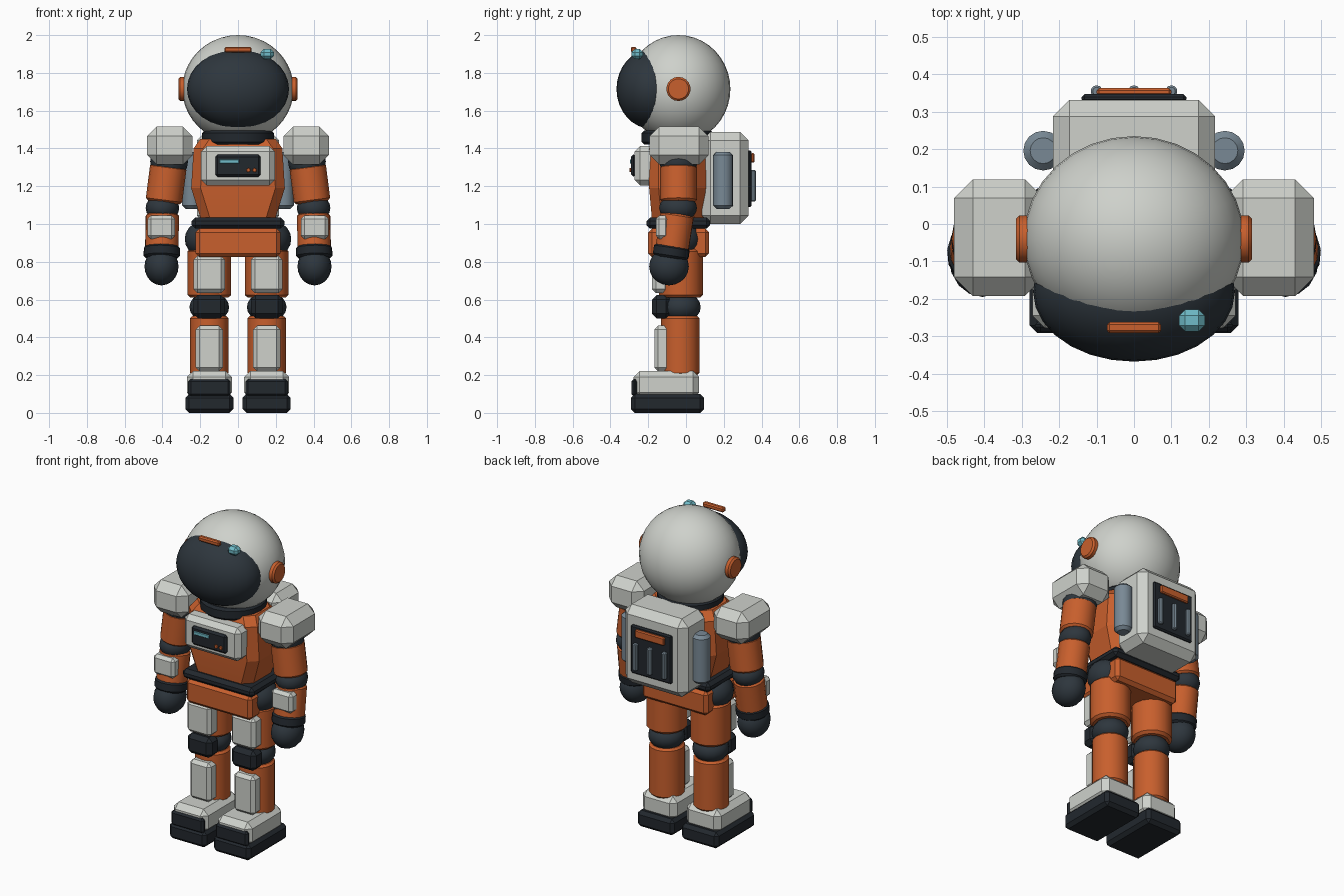
import bpy, bmesh, math
from mathutils import Vector, Matrix

if "Cube" in bpy.data.objects:
    bpy.data.objects.remove(bpy.data.objects["Cube"])


def material(name, rgb):
    m = bpy.data.materials.new(name)
    m.diffuse_color = (*rgb, 1.0)
    m.use_nodes = True
    m.node_tree.nodes["Principled BSDF"].inputs["Base Color"].default_value = m.diffuse_color
    return m


WHITE = material("shell white", (0.62, 0.64, 0.60))
ORANGE = material("suit orange", (0.58, 0.115, 0.026))
DARK = material("dark joint", (0.027, 0.037, 0.047))
BLACK = material("black rubber", (0.016, 0.021, 0.027))
CYAN = material("cyan light", (0.16, 0.50, 0.58))
STEEL = material("blue steel", (0.19, 0.25, 0.30))

BODY_Y = -0.04


def finish(name, bm, mat, angle=32):
    bmesh.ops.recalc_face_normals(bm, faces=bm.faces)
    me = bpy.data.meshes.new(name)
    bm.to_mesh(me)
    bm.free()
    me.materials.append(mat)
    for p in me.polygons:
        p.use_smooth = True
    me.set_sharp_from_angle(angle=math.radians(angle))
    ob = bpy.data.objects.new(name, me)
    bpy.context.scene.collection.objects.link(ob)
    return ob


def box(name, mat, x, y, z, bevel=0.01):
    """Chamfered box given by its (min, max) range on each axis."""
    bm = bmesh.new()
    bmesh.ops.create_cube(bm, size=1)
    for v in bm.verts:
        v.co = Vector(sum(r) / 2 + c * (r[1] - r[0]) for c, r in zip(v.co, (x, y, z)))
    if bevel:
        bmesh.ops.bevel(bm, geom=bm.edges[:], offset=bevel, segments=1,
                        profile=0.5, affect='EDGES')
    return finish(name, bm, mat)


def rod(name, mat, a, b, r, bevel=0.012, sides=16, r2=None, squash=1):
    """Cylinder from point a to point b with chamfered rims."""
    a, b = Vector(a), Vector(b)
    d = b - a
    bm = bmesh.new()
    bmesh.ops.create_cone(bm, cap_ends=True, segments=sides, radius1=r,
                          radius2=r2 or r, depth=d.length)
    rims = [e for e in bm.edges if abs(e.verts[0].co.z - e.verts[1].co.z) < 1e-5]
    bmesh.ops.bevel(bm, geom=rims, offset=bevel, segments=1, profile=0.5, affect='EDGES')
    rot = d.to_track_quat('Z', 'Y').to_matrix().to_4x4()
    bmesh.ops.transform(bm, verts=bm.verts,
                        matrix=Matrix.Translation((a + b) / 2) @ rot)
    return finish(name, bm, mat)


def ball(name, mat, c, r, u=16, v=10):
    bm = bmesh.new()
    bmesh.ops.create_uvsphere(bm, u_segments=u, v_segments=v, radius=1)
    for vert in bm.verts:
        vert.co = Vector(c[i] + vert.co[i] * r[i] for i in range(3))
    return finish(name, bm, mat, 60)


def loft(name, mat, rings, cut):
    """Stack of corner-cut rectangles: (z, half width, half depth)."""
    bm = bmesh.new()
    loops = []
    for z, w, d in rings:
        pts = [(w, d - cut), (w - cut, d), (cut - w, d), (-w, d - cut),
               (-w, cut - d), (cut - w, -d), (w - cut, -d), (w, cut - d)]
        loops.append([bm.verts.new((x, BODY_Y - 0.005 + y, z)) for x, y in pts])
    for lo, hi in zip(loops, loops[1:]):
        for i in range(8):
            j = (i + 1) % 8
            bm.faces.new((lo[i], lo[j], hi[j], hi[i]))
    bm.faces.new(loops[0][::-1])
    bm.faces.new(loops[-1])
    return finish(name, bm, mat, 10)


# Head
ball("helmet", WHITE, (0, BODY_Y, 1.715), (0.295, 0.275, 0.285), 32, 20)
ball("visor", DARK, (0, -0.18, 1.715), (0.27, 0.188, 0.212), 28, 16)
box("visor_bar", ORANGE, (-0.072, 0.072), (-0.292, -0.262), (1.908, 1.938), 0.007)
box("helmet_lamp", CYAN, (0.12, 0.19), (-0.288, -0.228), (1.873, 1.926), 0.017)
rod("neck_ring", BLACK, (0, -0.045, 1.42), (0, -0.045, 1.495), 0.19, 0.014, 20)

# Torso, belt and pelvis
loft("torso", ORANGE, [(1.02, 0.195, 0.135), (1.19, 0.248, 0.15),
                       (1.40, 0.235, 0.15), (1.45, 0.20, 0.12)], 0.05)
box("belt", BLACK, (-0.245, 0.245), (-0.21, 0.128), (0.975, 1.035), 0.02)
box("pelvis", ORANGE, (-0.225, 0.225), (-0.20, 0.122), (0.825, 0.975), 0.02)

# Chest unit with screen and buttons
box("chest_unit", WHITE, (-0.195, 0.195), (-0.272, -0.16), (1.205, 1.412), 0.028)
box("chest_screen", BLACK, (-0.12, 0.12), (-0.291, -0.265), (1.25, 1.367), 0.012)
box("screen_line", CYAN, (-0.098, 0.006), (-0.297, -0.289), (1.32, 1.342), 0.003)
for x in (0.055, 0.088):
    rod("chest_button", ORANGE, (x, -0.288, 1.285), (x, -0.299, 1.285), 0.011, 0.002, 10)

# Backpack with vent panel
box("backpack", WHITE, (-0.217, 0.217), (0.085, 0.331), (1.0, 1.487), 0.044)
box("back_panel", BLACK, (-0.14, 0.14), (0.325, 0.347), (1.09, 1.39), 0.008)
box("back_bar", ORANGE, (-0.1, 0.1), (0.343, 0.363), (1.325, 1.375), 0.006)
for x in (-0.1, 0, 0.1):
    rod("back_vent", STEEL, (x, 0.355, 1.12), (x, 0.355, 1.285), 0.016, 0.005, 10)

for side, s in (("left", 1), ("right", -1)):
    def sbox(name, mat, cx, half, y, z, bevel):
        box(f"{name}_{side}", mat, (s * cx - half, s * cx + half), y, z, bevel)

    def srod(name, mat, a, b, *args):
        rod(f"{name}_{side}", mat, (s * a[0], *a[1:]), (s * b[0], *b[1:]), *args)

    def sball(name, mat, c, r):
        ball(f"{name}_{side}", mat, (s * c[0], *c[1:]), r)

    # Ear cap and air tank
    srod("ear_cap", ORANGE, (0.27, -0.04, 1.715), (0.316, -0.04, 1.715), 0.064, 0.01, 18)
    srod("air_tank", STEEL, (0.243, 0.196, 1.08), (0.243, 0.196, 1.382), 0.053, 0.018)

    # Arm
    sbox("shoulder_pad", WHITE, 0.361, 0.12, (-0.192, 0.119), (1.315, 1.515), 0.05)
    sball("shoulder_joint", DARK, (0.365, -0.04, 1.33), (0.1, 0.1, 0.1))
    srod("upper_arm", ORANGE, (0.368, -0.04, 1.31), (0.393, -0.04, 1.115), 0.097)
    sball("elbow", DARK, (0.4, -0.042, 1.085), (0.089, 0.1, 0.075))
    srod("forearm", ORANGE, (0.4, -0.045, 1.055), (0.404, -0.075, 0.86), 0.089)
    sbox("forearm_plate", WHITE, 0.406, 0.073, (-0.16, -0.09), (0.92, 1.045), 0.018)
    srod("cuff", BLACK, (0.403, -0.073, 0.885), (0.404, -0.083, 0.82), 0.096)
    sball("hand", DARK, (0.405, -0.09, 0.775), (0.09, 0.105, 0.1))

    # Leg
    sball("hip_joint", DARK, (0.17, -0.035, 0.92), (0.112, 0.115, 0.1))
    srod("thigh", ORANGE, (0.152, -0.027, 0.61), (0.152, -0.027, 0.87), 0.116, 0.015)
    sbox("thigh_plate", WHITE, 0.152, 0.083, (-0.18, -0.09), (0.635, 0.832), 0.02)
    sball("knee", DARK, (0.152, -0.027, 0.56), (0.105, 0.105, 0.08))
    sbox("knee_pad", BLACK, 0.152, 0.084, (-0.18, -0.08), (0.5, 0.625), 0.025)
    srod("shin", ORANGE, (0.152, -0.03, 0.2), (0.152, -0.03, 0.512), 0.102)
    sbox("shin_plate", WHITE, 0.152, 0.072, (-0.168, -0.08), (0.22, 0.462), 0.02)
    sbox("boot", WHITE, 0.152, 0.119, (-0.278, 0.07), (0.075, 0.222), 0.033)
    sbox("toe_cap", BLACK, 0.152, 0.112, (-0.289, -0.255), (0.085, 0.18), 0.014)
    sbox("sole", BLACK, 0.152, 0.127, (-0.291, 0.095), (0.0, 0.1), 0.02)
